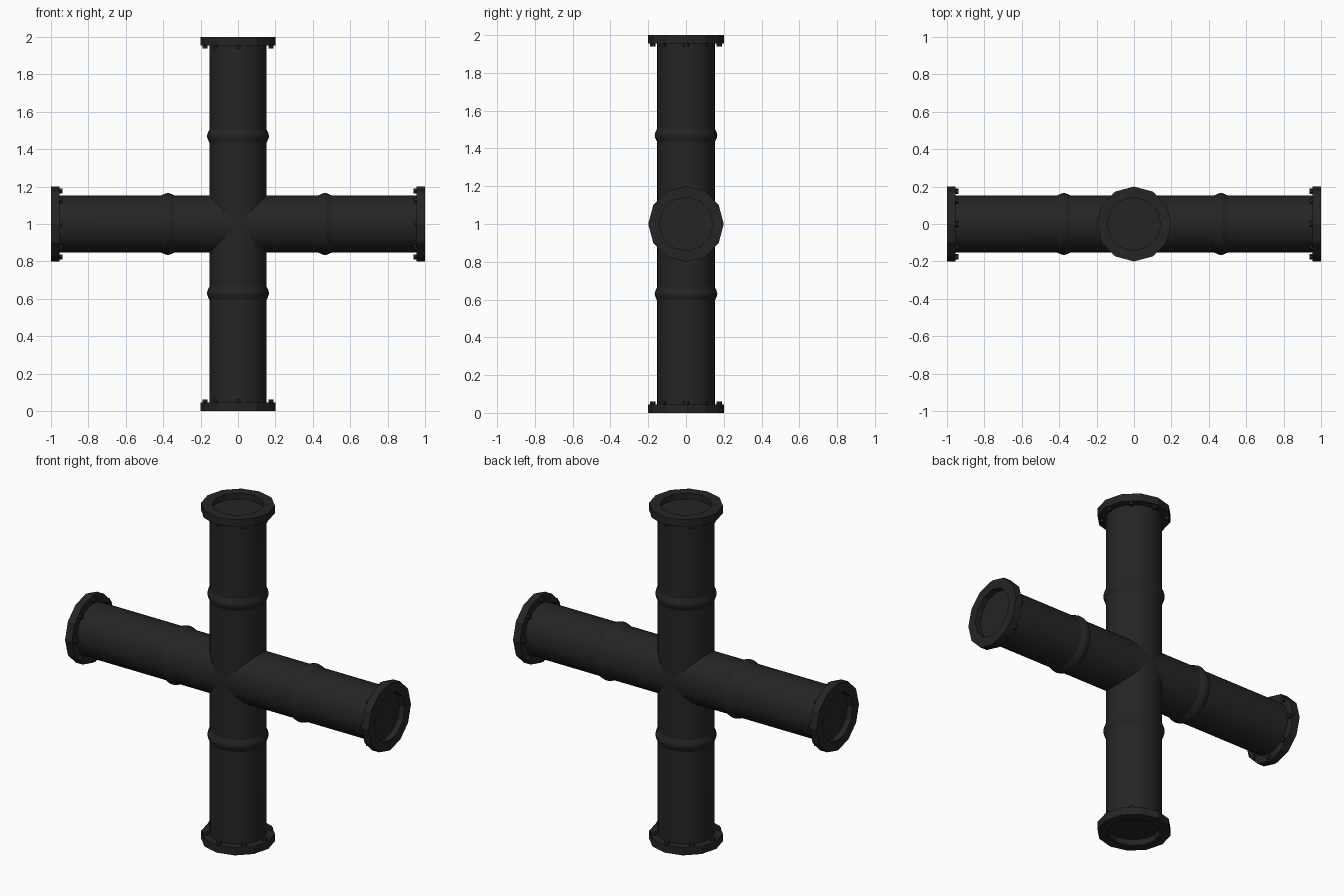
import bpy, bmesh, math
from mathutils import Matrix

if "Cube" in bpy.data.objects:
    bpy.data.objects.remove(bpy.data.objects["Cube"])

mat = bpy.data.materials.new("dark iron")
mat.diffuse_color = (0.018, 0.018, 0.018, 1)
mat.use_nodes = True
mat.node_tree.nodes["Principled BSDF"].inputs["Base Color"].default_value = mat.diffuse_color

R = 0.153      # pipe radius
FL = 0.955     # where the flange starts along an arm


def finish(name, bm, xf, smooth):
    bmesh.ops.remove_doubles(bm, verts=bm.verts, dist=1e-5)
    bmesh.ops.recalc_face_normals(bm, faces=bm.faces)
    me = bpy.data.meshes.new(name)
    bm.to_mesh(me)
    bm.free()
    me.transform(xf)
    me.materials.append(mat)
    ob = bpy.data.objects.new(name, me)
    bpy.context.collection.objects.link(ob)
    if smooth:
        bpy.ops.object.select_all(action='DESELECT')
        ob.select_set(True)
        bpy.context.view_layer.objects.active = ob
        bpy.ops.object.shade_smooth_by_angle(angle=math.radians(35))


def lathe(bm, profile, n, mitre=False):
    """Revolve (radius, z) points about z; mitre cuts the first ring at 45 degrees."""
    rings = []
    for i, (r, z) in enumerate(profile):
        ring = []
        for k in range(n):
            a = 2 * math.pi * k / n
            x, y = r * math.cos(a), r * math.sin(a)
            ring.append(bm.verts.new((x, y, abs(x) if mitre and i == 0 else z)))
        rings.append(ring)
    for a, b in zip(rings, rings[1:]):
        for k in range(n):
            j = (k + 1) % n
            bm.faces.new((a[k], a[j], b[j], b[k]))
    return rings


# arm name, rotation about y, bead distance from the centre
arms = [("top", 0, 0.47), ("bottom", 180, 0.37),
        ("right", 90, 0.465), ("left", -90, 0.375)]

for name, deg, bead in arms:
    xf = Matrix.Translation((0, 0, 1)) @ Matrix.Rotation(math.radians(deg), 4, 'Y')

    # pipe, mitred where the four arms meet
    bm = bmesh.new()
    lathe(bm, [(R, 0), (R, FL)], 32, mitre=True)
    finish(name + "_pipe", bm, xf, True)

    # raised weld bead
    bm = bmesh.new()
    lathe(bm, [(R - 0.002, bead - 0.04), (0.163, bead - 0.013), (0.166, bead),
               (0.163, bead + 0.013), (R - 0.002, bead + 0.04)], 32)
    finish(name + "_bead", bm, xf, True)

    # twelve-sided flange with recessed end plate
    bm = bmesh.new()
    rings = lathe(bm, [(0.14, FL), (0.2, FL), (0.2, 1), (0.142, 1), (0.142, 0.965)], 12)
    bm.faces.new(rings[-1])
    finish(name + "_flange", bm, xf, False)

    # bolt heads on the inner side of the flange
    bm = bmesh.new()
    for k in range(8):
        a = math.pi / 4 * k
        m = Matrix.Translation((0.176 * math.cos(a), 0.176 * math.sin(a), FL - 0.004))
        bmesh.ops.create_cone(bm, cap_ends=True, segments=6, radius1=0.015,
                              radius2=0.015, depth=0.024, matrix=m)
    finish(name + "_bolts", bm, xf, False)
